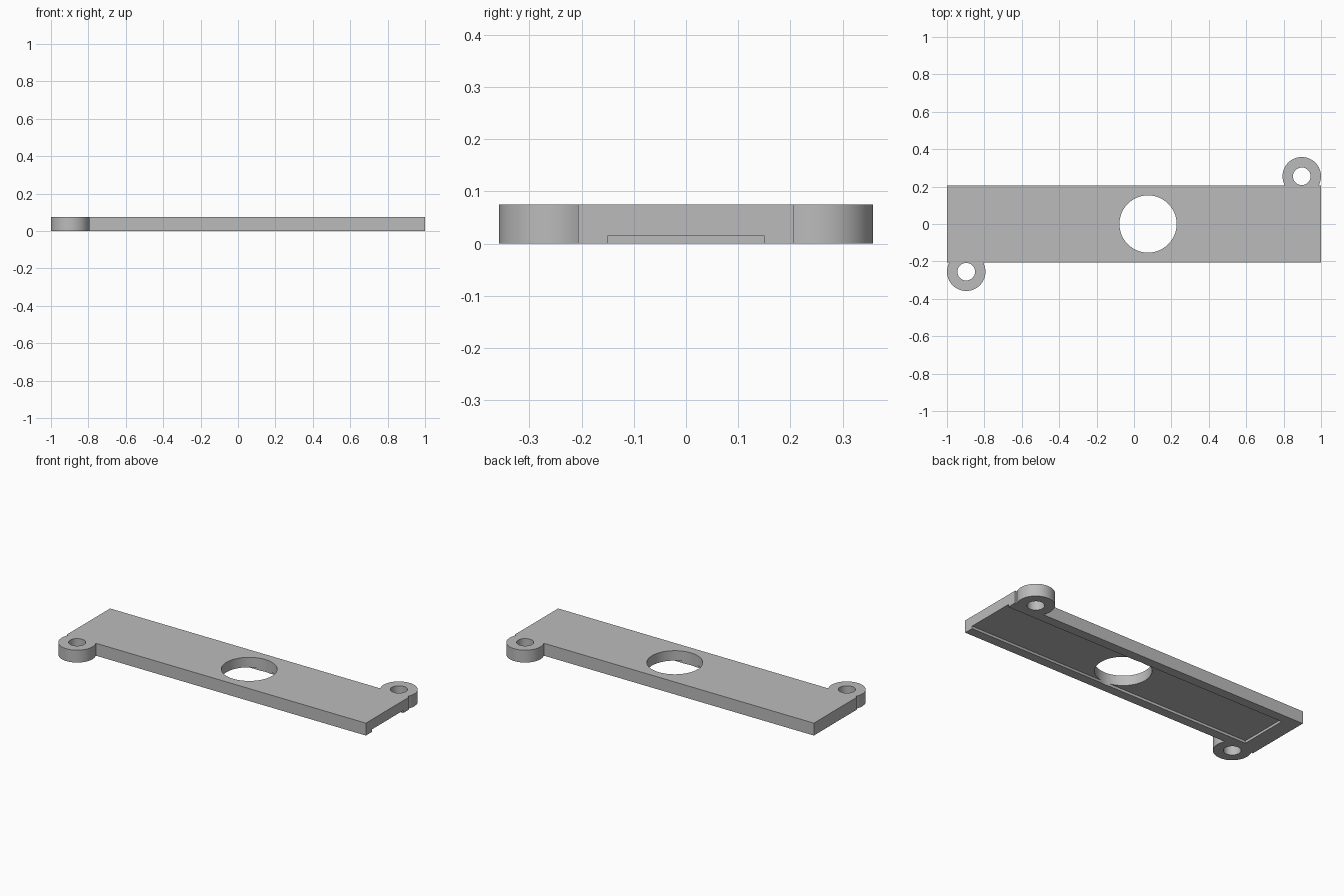
import bpy
import math

if "Cube" in bpy.data.objects:
    bpy.data.objects.remove(bpy.data.objects["Cube"], do_unlink=True)

T = 0.075           # plate thickness
HALF_W = 0.207      # half the plate width
LUG = (0.897, 0.255)

grey = bpy.data.materials.new("plain grey")
grey.use_nodes = True
colour = (0.5, 0.5, 0.5, 1)
grey.diffuse_color = colour
grey.node_tree.nodes["Principled BSDF"].inputs["Base Color"].default_value = colour


def box(name, x0, x1, half_y, z0, z1):
    bpy.ops.mesh.primitive_cube_add(size=1, location=((x0 + x1) / 2, 0, (z0 + z1) / 2))
    ob = bpy.context.object
    ob.name = name
    ob.scale = (x1 - x0, 2 * half_y, z1 - z0)
    bpy.ops.object.transform_apply(location=True, rotation=False, scale=True)
    ob.data.materials.append(grey)
    return ob


def disc(name, x, y, radius, z0, z1):
    bpy.ops.mesh.primitive_cylinder_add(vertices=64, radius=radius, depth=z1 - z0,
                                        location=(x, y, (z0 + z1) / 2))
    ob = bpy.context.object
    ob.name = name
    ob.data.materials.append(grey)
    return ob


def combine(target, other, operation):
    mod = target.modifiers.new(operation.title(), 'BOOLEAN')
    mod.operation = operation
    mod.solver = 'EXACT'
    mod.object = other
    bpy.context.view_layer.objects.active = target
    bpy.ops.object.modifier_apply(modifier=mod.name)
    bpy.data.objects.remove(other, do_unlink=True)


# Flat plate with two screw lugs at opposite corners
plate = box("mounting_plate", -1, 1, HALF_W, 0, T)
for side in (-1, 1):
    combine(plate, disc("lug", side * LUG[0], side * LUG[1], 0.103, 0, T), 'UNION')
for side in (-1, 1):
    combine(plate, disc("screw_hole", side * LUG[0], side * LUG[1], 0.047, -0.1, 0.2), 'DIFFERENCE')

# Shallow underside channel, open at the left end, and the large round opening
combine(plate, box("channel", -0.9, 1.1, 0.15, -0.1, 0.015), 'DIFFERENCE')
combine(plate, disc("round_opening", 0.075, 0, 0.153, -0.2, 0.2), 'DIFFERENCE')

# Smooth curved walls, crisp edges
bpy.ops.object.select_all(action='DESELECT')
plate.select_set(True)
bpy.context.view_layer.objects.active = plate
bpy.ops.object.shade_smooth_by_angle(angle=math.radians(30))
